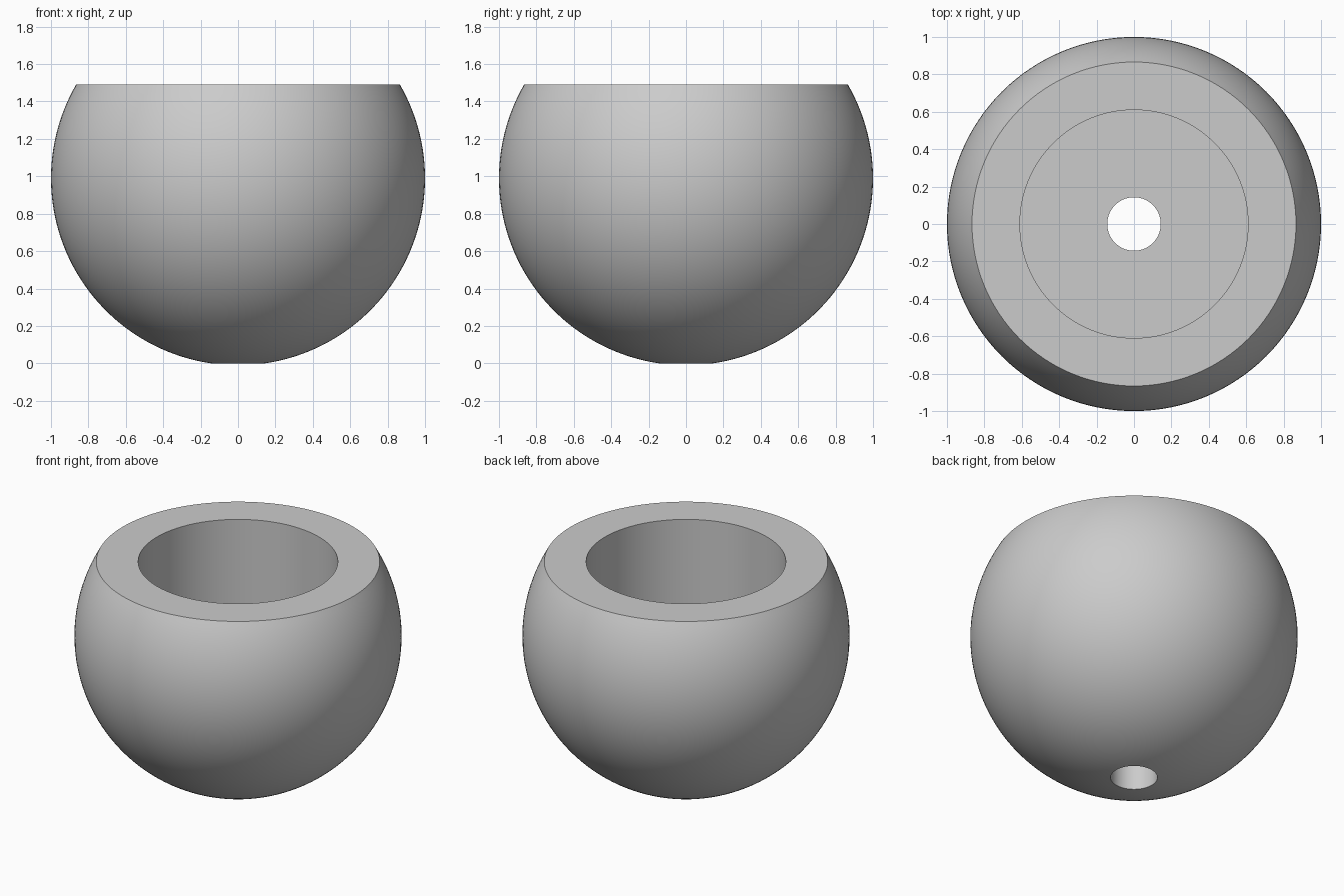
import bpy, bmesh, math

if "Cube" in bpy.data.objects:
    bpy.data.objects.remove(bpy.data.objects["Cube"], do_unlink=True)

SEGMENTS = 128
ARC_STEPS = 48
HOLE_R = 0.143       # drain hole
CAVITY_R = 0.61      # straight-sided cavity
FLOOR_Z = 0.49       # cavity floor
RIM_ANGLE = math.radians(30)

# Unit sphere, lowered so the edge of the drain hole rests on the ground
hole_angle = -math.acos(HOLE_R)
center_z = -math.sin(hole_angle)
rim_z = center_z + math.sin(RIM_ANGLE)

# Half section: outer arc, flat rim, cavity wall, floor, then back down the hole
profile = []
for i in range(ARC_STEPS + 1):
    a = hole_angle + (RIM_ANGLE - hole_angle) * i / ARC_STEPS
    profile.append((math.cos(a), center_z + math.sin(a)))
profile += [(CAVITY_R, rim_z), (CAVITY_R, FLOOR_Z), (HOLE_R, FLOOR_Z)]

# Revolve the closed section around the vertical axis
bm = bmesh.new()
verts = [bm.verts.new((r, 0, z)) for r, z in profile]
edges = [bm.edges.new((v, verts[(i + 1) % len(verts)])) for i, v in enumerate(verts)]
bmesh.ops.spin(bm, geom=verts + edges, cent=(0, 0, 0), axis=(0, 0, 1),
               angle=math.tau, steps=SEGMENTS, use_merge=True)
bmesh.ops.remove_doubles(bm, verts=bm.verts[:], dist=0.0001)
bmesh.ops.recalc_face_normals(bm, faces=bm.faces[:])
mesh = bpy.data.meshes.new("round_pot")
bm.to_mesh(mesh)
bm.free()

pot = bpy.data.objects.new("round_pot", mesh)
bpy.context.collection.objects.link(pot)

# Plain grey material
grey = bpy.data.materials.new("light_grey")
grey.use_nodes = True
color = (0.6, 0.6, 0.6, 1)
grey.diffuse_color = color
grey.node_tree.nodes["Principled BSDF"].inputs["Base Color"].default_value = color
mesh.materials.append(grey)

# Smooth curves with crisp rim, floor and hole edges
bpy.ops.object.select_all(action="DESELECT")
pot.select_set(True)
bpy.context.view_layer.objects.active = pot
bpy.ops.object.shade_smooth_by_angle(angle=math.radians(30))
